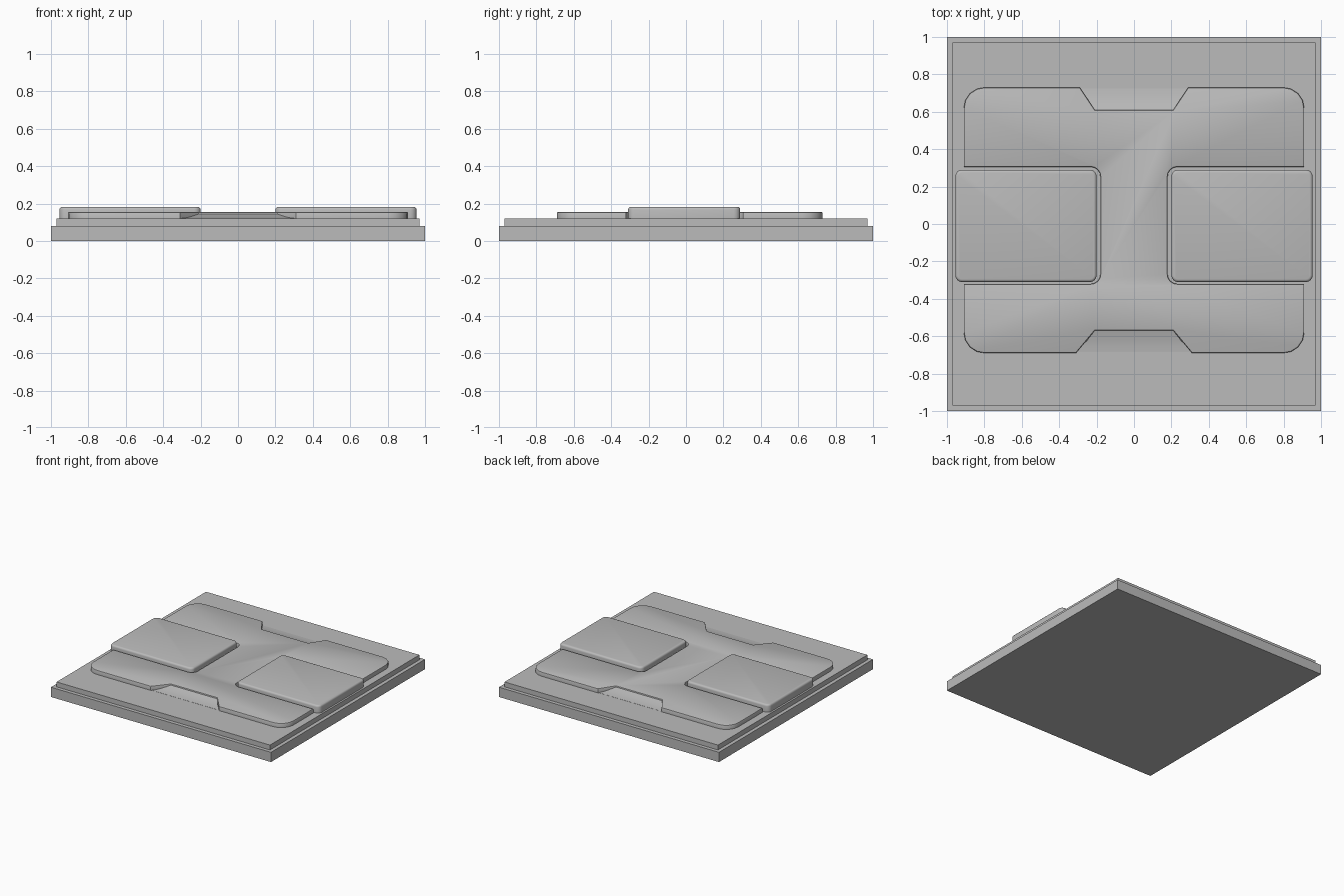
import bpy, bmesh
from mathutils import Vector

cube = bpy.data.objects.get("Cube")
if cube:
    bpy.data.objects.remove(cube, do_unlink=True)

grey = bpy.data.materials.new("plain_grey")
grey.use_nodes = True
colour = (0.5, 0.5, 0.5, 1)
grey.diffuse_color = colour
grey.node_tree.nodes["Principled BSDF"].inputs["Base Color"].default_value = colour


def finish(name, bm):
    """Turn a bmesh into a smooth-by-angle object."""
    bmesh.ops.recalc_face_normals(bm, faces=bm.faces)
    mesh = bpy.data.meshes.new(name)
    bm.to_mesh(mesh)
    bm.free()
    mesh.materials.append(grey)
    obj = bpy.data.objects.new(name, mesh)
    bpy.context.collection.objects.link(obj)
    bpy.ops.object.select_all(action="DESELECT")
    obj.select_set(True)
    bpy.context.view_layer.objects.active = obj
    bpy.ops.object.shade_smooth_by_angle(angle=0.6)
    return obj


def rounded(corners, steps=4):
    """Outline from (x, y, radius) corners, each rounded by a short curve."""
    out = []
    for i, (x, y, r) in enumerate(corners):
        p = Vector((x, y))
        if r == 0:
            out.append(p)
            continue
        a = p + (Vector(corners[i - 1][:2]) - p).normalized() * r
        b = p + (Vector(corners[(i + 1) % len(corners)][:2]) - p).normalized() * r
        for k in range(steps + 1):
            t = k / steps
            # blend of chord and corner that follows a circular arc
            w = 1.414 * t * (1 - t)
            s = (1 - t) ** 2 + w + t * t
            out.append((a * (1 - t) ** 2 + p * w + b * t * t) / s)
    return out


def slab(name, outline, z0, z1, bevel=0, segments=3):
    """Extrude an outline upwards and round its top rim."""
    bm = bmesh.new()
    base = bm.faces.new([bm.verts.new((p[0], p[1], z0)) for p in outline])
    ext = bmesh.ops.extrude_face_region(bm, geom=[base], use_keep_orig=True)
    for v in ext["geom"]:
        if isinstance(v, bmesh.types.BMVert):
            v.co.z = z1
    bmesh.ops.recalc_face_normals(bm, faces=bm.faces)
    if bevel:
        rim = [e for e in bm.edges if all(v.co.z > z1 - 0.001 for v in e.verts)]
        bmesh.ops.bevel(bm, geom=rim, offset=bevel, segments=segments,
                        profile=0.5, affect="EDGES")
    return finish(name, bm)


def rect(x0, x1, y0, y1, r=0):
    return rounded([(x0, y0, r), (x1, y0, r), (x1, y1, r), (x0, y1, r)])


# Stepped square base
slab("base_plate", rect(-1, 1, -1, 1), 0, 0.08)
slab("upper_plate", rect(-0.97, 0.97, -0.97, 0.97), 0.08, 0.12)

# Raised panel with side bays and a notch at front and back
half = [(0.21, 0.61, 0), (0.29, 0.73, 0), (0.91, 0.73, 0.11), (0.91, 0.305, 0),
        (0.18, 0.305, 0.05), (0.18, -0.32, 0.05), (0.91, -0.32, 0),
        (0.91, -0.69, 0.11), (0.31, -0.69, 0), (0.21, -0.57, 0)]
full = half + [(-x, y, r) for x, y, r in reversed(half)]
slab("raised_panel", rounded(full), 0.12, 0.155, 0.008, 2)

# Rounded pads in the side bays
for side, x0, x1 in (("left", 0.2, 0.955), ("right", -0.955, -0.2)):
    slab(side + "_pad", rect(x0, x1, -0.31, 0.29, 0.035), 0.12, 0.182, 0.015)

# Scooped ramps rising into the notches
for side, y_out, y_in, w_out in (("front", -0.685, -0.57, 0.3),
                                 ("back", 0.725, 0.61, 0.285)):
    bm = bmesh.new()
    rows = []
    for k in range(5):
        t = k / 4
        y, w = y_out + (y_in - y_out) * t, w_out + (0.21 - w_out) * t
        z = 0.121 + 0.023 * t ** 1.5
        rows.append([bm.verts.new((x, y, h)) for x, h in
                     ((-w, 0.12), (w, 0.12), (w, z), (-w, z))])
    for a, b in zip(rows, rows[1:]):
        for i in range(4):
            j = (i + 1) % 4
            bm.faces.new((a[i], a[j], b[j], b[i]))
    bm.faces.new(rows[0])
    bm.faces.new(rows[-1])
    finish(side + "_ramp", bm)
